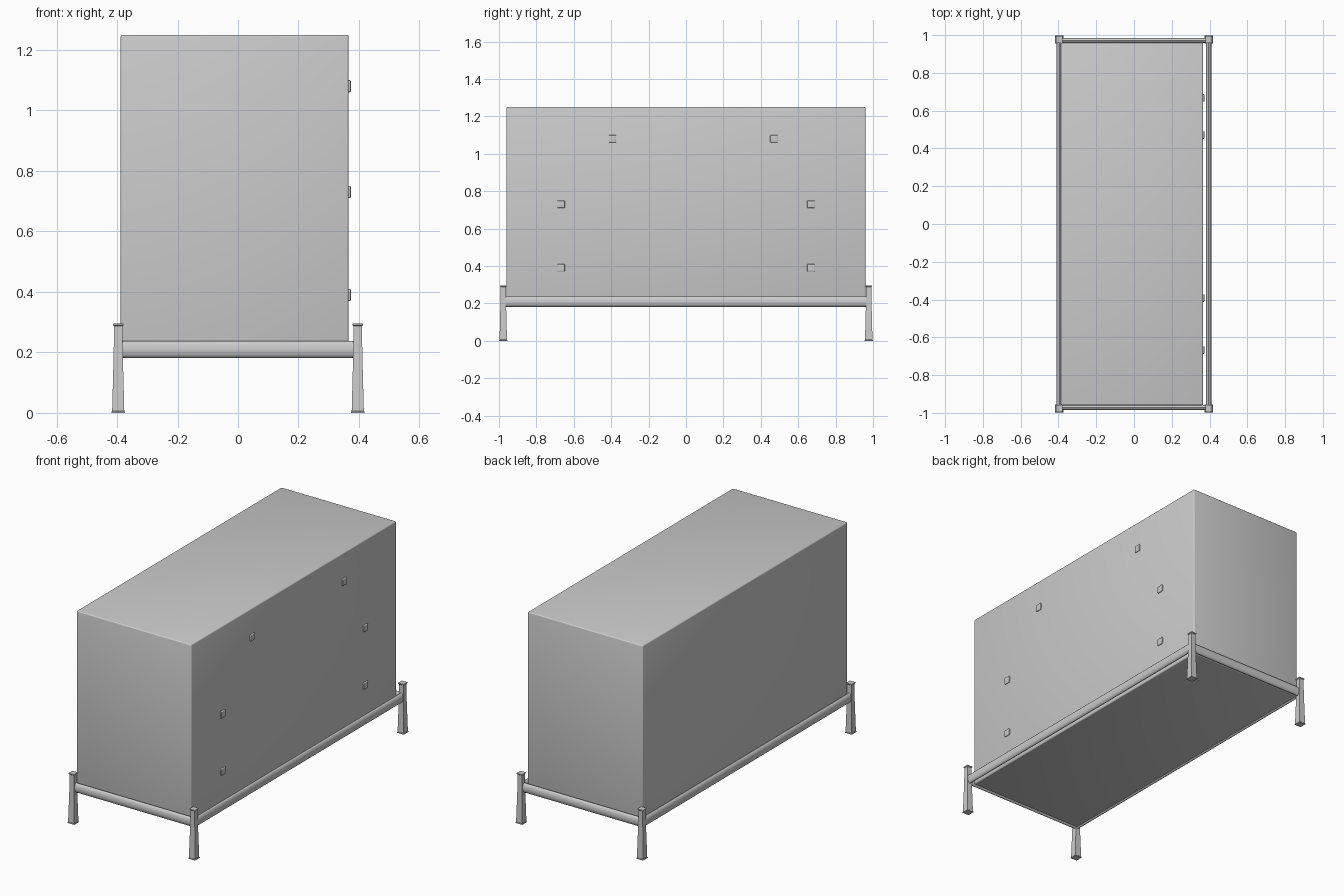
import bpy
import bmesh
from math import cos, sin, pi
from mathutils import Vector

cube = bpy.data.objects.get("Cube")
if cube:
    bpy.data.objects.remove(cube, do_unlink=True)

GREY = (0.6, 0.6, 0.6, 1)
mat = bpy.data.materials.new("plain grey")
mat.use_nodes = True
mat.diffuse_color = GREY
mat.node_tree.nodes["Principled BSDF"].inputs["Base Color"].default_value = GREY


def finish(name, bm, smooth=True):
    bmesh.ops.recalc_face_normals(bm, faces=bm.faces)
    mesh = bpy.data.meshes.new(name)
    bm.to_mesh(mesh)
    bm.free()
    mesh.materials.append(mat)
    obj = bpy.data.objects.new(name, mesh)
    bpy.context.collection.objects.link(obj)
    if smooth:
        bpy.ops.object.select_all(action='DESELECT')
        obj.select_set(True)
        bpy.context.view_layer.objects.active = obj
        bpy.ops.object.shade_smooth_by_angle(angle=0.7)
    return obj


def loft(name, rings):
    """Skin a list of equal-length point rings and cap both ends."""
    bm = bmesh.new()
    rows = [[bm.verts.new(p) for p in ring] for ring in rings]
    n = len(rows[0])
    for a, b in zip(rows, rows[1:]):
        for i in range(n):
            bm.faces.new((a[i], a[(i + 1) % n], b[(i + 1) % n], b[i]))
    bm.faces.new(rows[0])
    bm.faces.new(rows[-1])
    return finish(name, bm)


def box(name, lo, hi, bevel):
    bm = bmesh.new()
    bmesh.ops.create_cube(bm, size=1)
    lo, hi = Vector(lo), Vector(hi)
    for v in bm.verts:
        v.co = (lo + hi) / 2 + v.co * (hi - lo)
    bmesh.ops.bevel(bm, geom=bm.edges[:], offset=bevel, segments=3,
                    profile=0.5, affect='EDGES')
    return finish(name, bm)


# Main body, a softly rounded crate set slightly toward the right side
box("body", (-0.388, -0.96, 0.186), (0.366, 0.96, 1.25), 0.007)

# Small square studs on one long side
studs = [(-0.393, 1.08), (0.47, 1.08)]
studs += [(s * 0.668, z) for s in (-1, 1) for z in (0.73, 0.39)]
for i, (y, z) in enumerate(studs):
    box(f"stud_{i + 1}", (0.355, y - 0.02, z - 0.02),
        (0.373, y + 0.02, z + 0.02), 0.004)


# Oval base rails
def rail(name, a, b):
    a, b = Vector(a), Vector(b)
    side = (b - a).normalized().cross(Vector((0, 0, 1)))
    angles = [2 * pi * k / 16 for k in range(16)]
    loft(name, [[c + side * 0.014 * cos(t) + Vector((0, 0, 0.028 * sin(t)))
                 for t in angles] for c in (a, b)])


LX, LY, RZ = 0.395, 0.972, 0.21
for s, tag in ((-1, "front"), (1, "back")):
    rail(f"{tag}_rail", (-LX, s * LY, RZ), (LX, s * LY, RZ))
for s, tag in ((-1, "right"), (1, "left")):
    rail(f"{tag}_rail", (s * LX, -LY, RZ), (s * LX, LY, RZ))

# Tapered square legs with thin flared foot and cap: (height, half width)
LEG = [(0, 0.022), (0.004, 0.022), (0.006, 0.020), (0.2, 0.015),
       (0.287, 0.014), (0.291, 0.018), (0.295, 0.018)]
CORNERS = ((-1, -1), (1, -1), (1, 1), (-1, 1))
for sx, xt in ((-1, "right"), (1, "left")):
    for sy, yt in ((-1, "front"), (1, "back")):
        loft(f"{yt}_{xt}_leg",
             [[(sx * 0.396 + cx * r, sy * 0.977 + cy * r, z)
               for cx, cy in CORNERS] for z, r in LEG])
